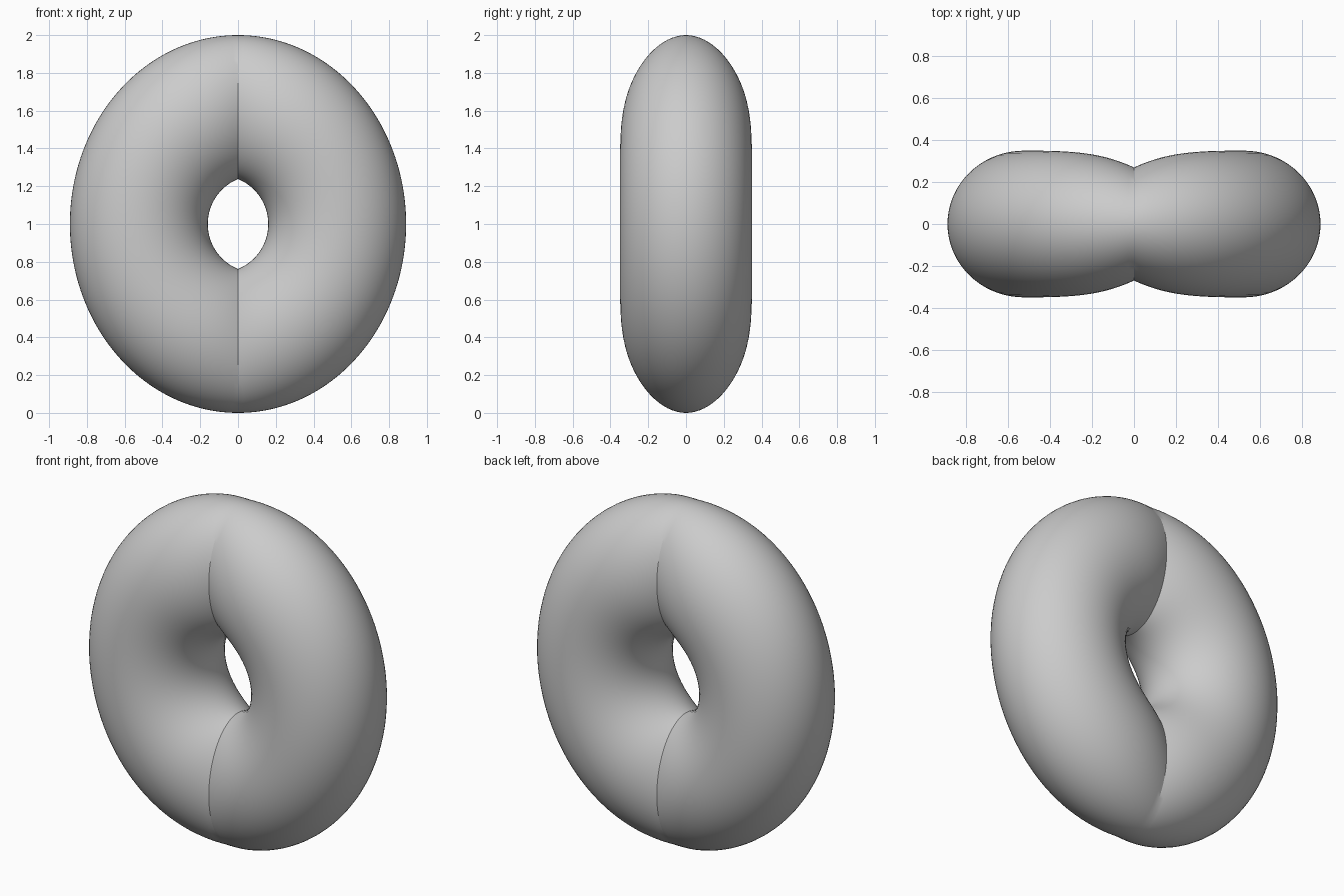
import bpy, bmesh
from math import sin, cos, pi, asin, radians

if "Cube" in bpy.data.objects:
    bpy.data.objects.remove(bpy.data.objects["Cube"])

N, M = 96, 72                      # sections per half ring, points per section
HOLE_R, HOLE_X = 0.257, 0.097      # arc of one half of the pointed hole
HOLE_A = asin(0.238 / HOLE_R)


def section(t, side):
    """Oval cross-section of one half; t runs from -1 (bottom) to 1 (top)."""
    a, b = t * pi / 2, t * HOLE_A
    ox, oz = 0.89 * cos(a), 1 + sin(a)
    ix, iz = HOLE_R * cos(b) - HOLE_X, 1 + HOLE_R * sin(b)
    if abs(t) == 1:
        ox = ix = 0
    mx, mz = (ox + ix) / 2, (oz + iz) / 2
    # thickness pinches towards the seam
    h = 0.35 - 0.08 * max(0, 1 - mx / 0.525) ** 3
    pts = []
    for j in range(M):
        p = 2 * pi * j / M
        pts.append((side * (mx + (ox - ix) / 2 * cos(p)), h * sin(p),
                    mz + (oz - iz) / 2 * cos(p)))
    return pts


# pinched ring: right half going up, left half coming back down
rings = [section(-1 + 2 * i / N, 1) for i in range(N)]
rings += [section(1 - 2 * i / N, -1) for i in range(N)]
bm = bmesh.new()
loops = [[bm.verts.new(p) for p in r] for r in rings]
for i in range(2 * N):
    a, b = loops[i], loops[(i + 1) % (2 * N)]
    for j in range(M):
        k = (j + 1) % M
        bm.faces.new((a[j], a[k], b[k], b[j]))
bmesh.ops.recalc_face_normals(bm, faces=bm.faces)
mesh = bpy.data.meshes.new("pinched_ring")
bm.to_mesh(mesh)
bm.free()
ring = bpy.data.objects.new("pinched_ring", mesh)
bpy.context.collection.objects.link(ring)

# smooth surface with a sharp seam
bpy.context.view_layer.objects.active = ring
ring.select_set(True)
bpy.ops.object.shade_smooth_by_angle(angle=radians(20))
